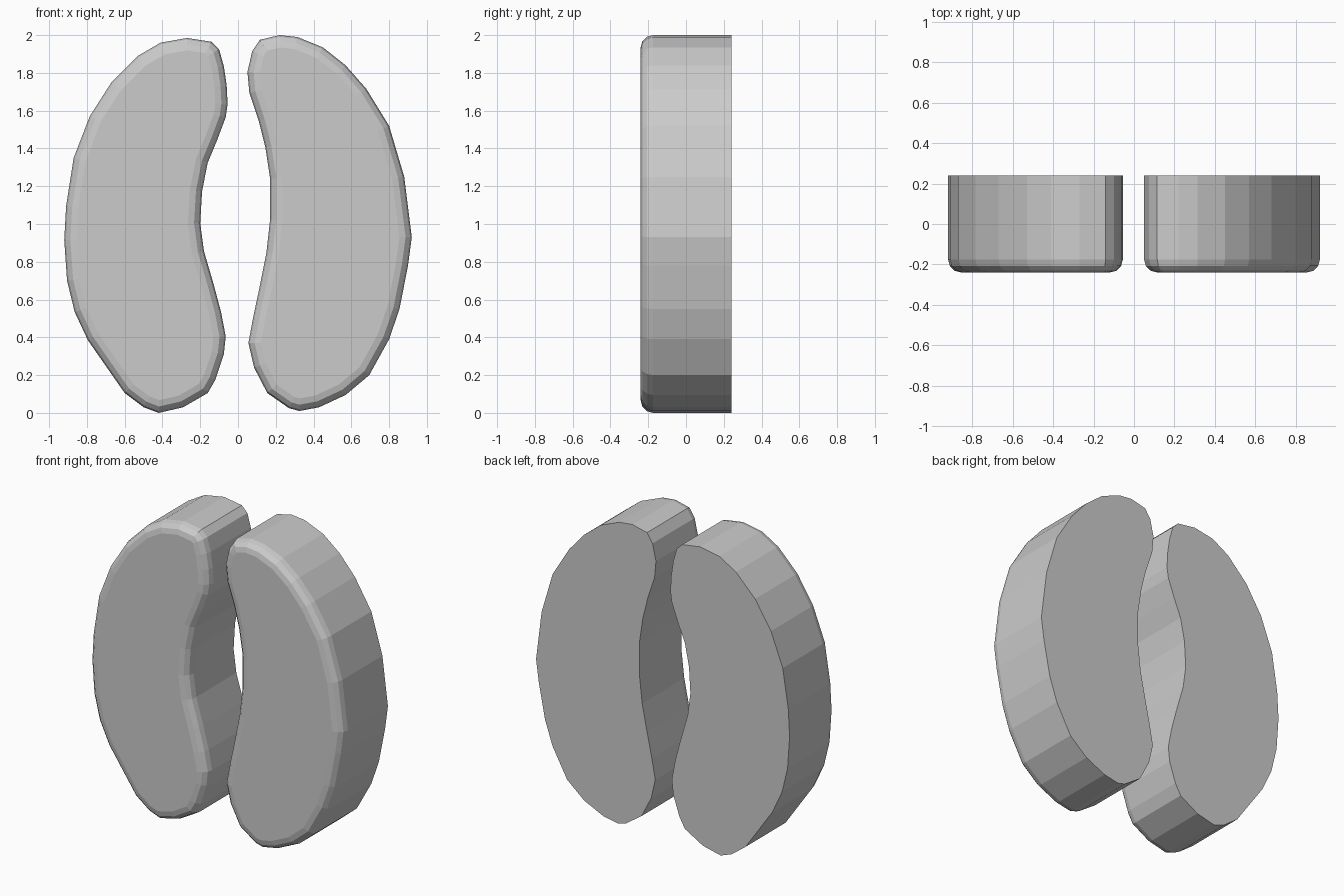
import bpy
import bmesh

FRONT, BACK, ROUND = -0.24, 0.24, 0.065

# Outlines in the x-z plane
LEFT = [(-.27, 1.99), (-.14, 1.97), (-.10, 1.93), (-.075, 1.84), (-.06, 1.74),
        (-.055, 1.64), (-.065, 1.57), (-.11, 1.45), (-.16, 1.33), (-.19, 1.18),
        (-.20, 1.01), (-.18, .86), (-.13, .69), (-.09, .54), (-.065, .41),
        (-.075, .315), (-.12, .18), (-.16, .11), (-.29, .035), (-.42, .005),
        (-.50, .035), (-.60, .11), (-.795, .39), (-.865, .54), (-.905, .705),
        (-.92, .92), (-.91, 1.10), (-.87, 1.355), (-.785, 1.575), (-.67, 1.755),
        (-.53, 1.895), (-.41, 1.965)]
RIGHT = [(.22, 2.0), (.315, 1.99), (.45, 1.935), (.57, 1.84), (.68, 1.715),
         (.80, 1.52), (.88, 1.25), (.92, .93), (.90, .78), (.855, .55),
         (.80, .39), (.695, .20), (.57, .095), (.43, .03), (.325, .01),
         (.27, .025), (.155, .105), (.085, .24), (.055, .37), (.08, .505),
         (.115, .67), (.15, .845), (.17, 1.025), (.17, 1.24), (.145, 1.405),
         (.11, 1.545), (.06, 1.695), (.05, 1.805), (.075, 1.915), (.115, 1.975)]


def lobe(name, outline):
    """Extrude an outline front to back and round its front rim."""
    low = min(z for _, z in outline) if name == "left_lobe" else 0
    bm = bmesh.new()
    front = bm.faces.new([bm.verts.new((x, FRONT, z - low)) for x, z in outline])
    rim = list(front.edges)
    result = bmesh.ops.extrude_face_region(bm, geom=[front], use_keep_orig=True)
    for v in result["geom"]:
        if isinstance(v, bmesh.types.BMVert):
            v.co.y = BACK
    bmesh.ops.recalc_face_normals(bm, faces=bm.faces)
    bmesh.ops.bevel(bm, geom=rim, offset=ROUND, offset_type='OFFSET',
                    segments=3, profile=0.5, affect='EDGES', clamp_overlap=False)
    bmesh.ops.recalc_face_normals(bm, faces=bm.faces)
    mesh = bpy.data.meshes.new(name)
    bm.to_mesh(mesh)
    bm.free()
    bpy.context.collection.objects.link(bpy.data.objects.new(name, mesh))


lobe("left_lobe", LEFT)
lobe("right_lobe", RIGHT)
